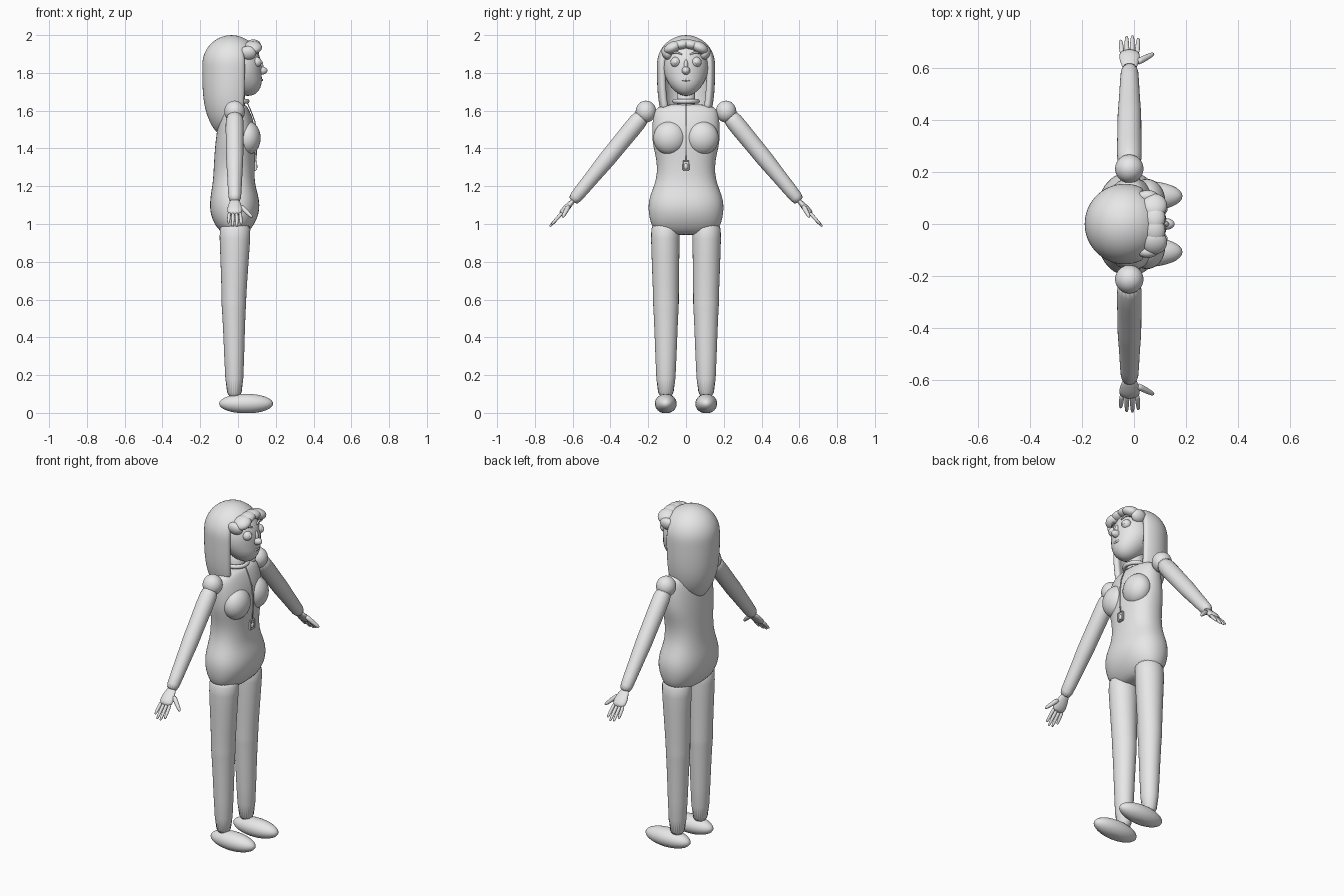
import bpy, bmesh, math
from mathutils import Vector, Matrix

if "Cube" in bpy.data.objects:
    bpy.data.objects.remove(bpy.data.objects["Cube"], do_unlink=True)

grey = bpy.data.materials.new("plain grey")
grey.use_nodes = True
grey.diffuse_color = (0.8, 0.8, 0.8, 1)
grey.node_tree.nodes["Principled BSDF"].inputs["Base Color"].default_value = (0.8, 0.8, 0.8, 1)


def finish(name, bm, mirror=False, subsurf=0, solid=0):
    bmesh.ops.recalc_face_normals(bm, faces=bm.faces)
    mesh = bpy.data.meshes.new(name)
    bm.to_mesh(mesh)
    bm.free()
    mesh.materials.append(grey)
    ob = bpy.data.objects.new(name, mesh)
    bpy.context.collection.objects.link(ob)
    if solid:
        m = ob.modifiers.new("thickness", "SOLIDIFY")
        m.thickness, m.offset = solid, -1
    if subsurf:
        m = ob.modifiers.new("smooth", "SUBSURF")
        m.levels = m.render_levels = subsurf
    if mirror:
        m = ob.modifiers.new("mirror", "MIRROR")
        m.use_axis = (False, True, False)
        m.use_mirror_merge = False
    for p in mesh.polygons:
        p.use_smooth = True
    return ob


def ball(bm, centre, radii, tilt=0, segs=32):
    mat = Matrix.Translation(centre) @ Matrix.Rotation(tilt, 4, "X") @ Matrix.Diagonal((*radii, 1))
    return bmesh.ops.create_uvsphere(bm, u_segments=segs, v_segments=segs // 2, radius=1, matrix=mat)["verts"]


def loft(bm, sections, u, v, segs=20, power=1.0):
    """Rings given as (centre, radius along u, radius along v), capped."""
    rings = []
    for c, ru, rv in sections:
        ring = []
        for i in range(segs):
            a = math.tau * i / segs
            ca, sa = math.cos(a), math.sin(a)
            ca = math.copysign(abs(ca) ** power, ca)
            sa = math.copysign(abs(sa) ** power, sa)
            ring.append(bm.verts.new(Vector(c) + u * ru * ca + v * rv * sa))
        rings.append(ring)
    for r, s in zip(rings, rings[1:]):
        for i in range(segs):
            j = (i + 1) % segs
            bm.faces.new((r[i], r[j], s[j], s[i]))
    bm.faces.new(rings[0])
    bm.faces.new(rings[-1])


def limb(bm, points, radii, flat=1.0, segs=16):
    """Round tube with its rings square to the overall direction."""
    d = (Vector(points[-1]) - Vector(points[0])).normalized()
    u = d.orthogonal().normalized() if abs(d.x) > 0.3 else Vector((1, 0, 0))
    u = (u - d * u.dot(d)).normalized()
    loft(bm, [(p, r, r * flat) for p, r in zip(points, radii)], u, d.cross(u), segs)


X, Y = Vector((1, 0, 0)), Vector((0, 1, 0))

# Torso: height, back, front, half width
profile = [(0.94, -0.06, 0.03, 0.10), (0.965, -0.10, 0.06, 0.165), (1.0, -0.125, 0.088, 0.187),
           (1.05, -0.146, 0.11, 0.198), (1.1, -0.15, 0.116, 0.201), (1.15, -0.146, 0.108, 0.192),
           (1.21, -0.135, 0.09, 0.166), (1.27, -0.13, 0.088, 0.153), (1.34, -0.127, 0.09, 0.156),
           (1.41, -0.122, 0.095, 0.175), (1.47, -0.115, 0.095, 0.181), (1.54, -0.105, 0.085, 0.178),
           (1.59, -0.09, 0.066, 0.173), (1.62, -0.075, 0.05, 0.155), (1.635, -0.06, 0.035, 0.09)]
bm = bmesh.new()
loft(bm, [(((b + f) / 2, 0, z), (f - b) / 2, w) for z, b, f, w in profile], X, Y, 28, 0.88)
finish("torso", bm, subsurf=1)

bm = bmesh.new()
ball(bm, (0.05, 0.085, 1.455), (0.07, 0.088, 0.09))
finish("bust", bm, mirror=True)

# Legs and feet
bm = bmesh.new()
loft(bm, [((-0.015, 0.108, 1.02), 0.085, 0.078), ((-0.016, 0.11, 0.94), 0.083, 0.077),
          ((-0.019, 0.108, 0.75), 0.072, 0.072), ((-0.022, 0.106, 0.6), 0.065, 0.068),
          ((-0.022, 0.106, 0.57), 0.066, 0.069), ((-0.022, 0.106, 0.54), 0.062, 0.066),
          ((-0.02, 0.106, 0.3), 0.053, 0.056), ((-0.019, 0.107, 0.05), 0.045, 0.048)], X, Y, 24)
finish("legs", bm, mirror=True, subsurf=1)

bm = bmesh.new()
for vert in ball(bm, (0.043, 0.107, 0.049), (0.143, 0.058, 0.052)):
    vert.co.z = max(vert.co.z, 0)
finish("feet", bm, mirror=True)

# Arms with shoulder balls
shoulder, wrist = Vector((-0.018, 0.212, 1.595)), Vector((-0.017, 0.605, 1.115))
bm = bmesh.new()
ball(bm, shoulder, (0.055, 0.055, 0.058))
steps = [0, 0.2, 0.45, 0.53, 0.62, 0.9, 1]
limb(bm, [shoulder.lerp(wrist, t) for t in steps], [0.05, 0.049, 0.046, 0.047, 0.043, 0.036, 0.034])
finish("arms", bm, mirror=True, subsurf=1)

# Hands: palm, four fingers and a thumb
along = Vector((0, 0.67, -0.74))
bm = bmesh.new()
limb(bm, [wrist - along * 0.02, wrist + along * 0.015, wrist + along * 0.05, wrist + along * 0.09],
     [0.026, 0.034, 0.044, 0.038], 0.45, 12)
for i, length in enumerate([0.15, 0.172, 0.175, 0.16]):
    side = (i - 1.5) * 0.019
    root = wrist + along * 0.07 + X * side
    tip = wrist + along * length + X * side * 1.2
    limb(bm, [root, root.lerp(tip, 0.5), root.lerp(tip, 0.9), tip], [0.011, 0.010, 0.008, 0.004], 1, 8)
base = wrist + along * 0.02 + X * 0.025
end = base + Vector((0.068, 0.035, -0.065))
limb(bm, [base, base.lerp(end, 0.5), base.lerp(end, 0.9), end], [0.016, 0.013, 0.010, 0.005], 1, 8)
finish("hands", bm, mirror=True, subsurf=1)

# Neck and collar ring
bm = bmesh.new()
loft(bm, [((-0.012, 0, z), 0.048, 0.048) for z in (1.58, 1.64, 1.74)], X, Y, 24)
finish("neck", bm)

bm = bmesh.new()
ring = []
for i in range(32):
    a = math.tau * i / 32
    out = Vector((math.cos(a), math.sin(a), 0))
    ring.append([bm.verts.new(Vector((-0.012, 0, 1.65)) + out * (0.062 + 0.011 * math.cos(b))
                 + Vector((0, 0, 0.012 * math.sin(b)))) for b in [math.tau * k / 10 for k in range(10)]])
for i in range(32):
    for k in range(10):
        r, s, m = ring[i], ring[(i + 1) % 32], (k + 1) % 10
        bm.faces.new((r[k], s[k], s[m], r[m]))
finish("collar", bm)

# Head, narrowing towards the chin
bm = bmesh.new()
for vert in ball(bm, (0.012, 0, 1.825), (0.113, 0.118, 0.147)):
    drop = max(0, 1.8 - vert.co.z)
    vert.co.y *= 1 - drop * 1.1
    vert.co.x += drop * 0.33
finish("head", bm)

bm = bmesh.new()
ball(bm, (0.122, 0, 1.812), (0.034, 0.022, 0.022))
ball(bm, (0.118, 0, 1.835), (0.016, 0.012, 0.035))
finish("nose", bm)

# Eyes, irises and brows
bm = bmesh.new()
ball(bm, (0.098, 0.055, 1.857), (0.028, 0.027, 0.027))
ball(bm, (0.121, 0.056, 1.857), (0.008, 0.012, 0.012), segs=16)
finish("eyes", bm, mirror=True)

bm = bmesh.new()
limb(bm, [(0.108, 0.022, 1.898), (0.104, 0.05, 1.91), (0.088, 0.085, 1.9)], [0.004, 0.006, 0.003], 1, 8)
finish("eyebrows", bm, mirror=True)

# Smiling lips
bm = bmesh.new()
limb(bm, [(0.127, 0, 1.762), (0.123, 0.015, 1.763), (0.111, 0.034, 1.772)], [0.007, 0.006, 0.002], 1, 8)
finish("lips", bm, mirror=True)

# Hair: a dome running down into a long curtain, open at the face
bm = bmesh.new()
SEGS, DOME, FALL, R = 36, 9, 10, 0.155
cx, zc = -0.035, 1.845
rows = []
for r in range(1, DOME + FALL + 1):
    row = []
    for s in range(SEGS):
        a = math.tau * s / SEGS
        back = (1 - math.cos(a)) / 2
        if r <= DOME:
            e = math.pi / 2 * r / DOME
            rad, z = R * math.sin(e), zc + R * math.cos(e)
            taper = 1
        else:
            t = (r - DOME) / FALL
            bottom = 1.61 - 0.14 * max(0, back - 0.3) / 0.7
            z = zc + (bottom - zc) * t
            rad, taper = R, 1 - 0.5 * back ** 2 * t ** 4 - 0.06 * t ** 2
        row.append(bm.verts.new((cx + rad * math.cos(a) * taper, rad * math.sin(a) * taper, z)))
    rows.append(row)
top = bm.verts.new((cx, 0, zc + R))
for s in range(SEGS):
    n = (s + 1) % SEGS
    bm.faces.new((top, rows[0][s], rows[0][n]))
    mid = (s + 0.5) * 360 / SEGS
    facing = min(mid, 360 - mid) < 60
    for r, (p, q) in enumerate(zip(rows, rows[1:])):
        if not (facing and r >= 5):
            bm.faces.new((p[s], q[s], q[n], p[n]))
finish("hair", bm, subsurf=1, solid=0.035)

# Bangs: lobes sweeping over the forehead
bm = bmesh.new()
ball(bm, (0.08, 0.025, 1.95), (0.04, 0.05, 0.026), -0.15)
ball(bm, (0.078, 0.07, 1.935), (0.049, 0.05, 0.03), -0.45)
ball(bm, (0.052, 0.1, 1.905), (0.045, 0.028, 0.038), -0.4)
finish("bangs", bm, mirror=True)

# Pendant on a thin cord
bm = bmesh.new()
path = [(0.05, 1.64), (0.07, 1.595), (0.09, 1.54), (0.099, 1.47), (0.099, 1.41), (0.095, 1.34)]
limb(bm, [(x, 0, z) for x, z in path], [0.003] * len(path), 1, 8)
finish("cord", bm)

bm = bmesh.new()
bmesh.ops.create_cube(bm, size=1, matrix=Matrix.Translation((0.092, 0, 1.31)) @ Matrix.Diagonal((0.016, 0.042, 0.058, 1)))
bmesh.ops.bevel(bm, geom=bm.edges[:], offset=0.004, segments=2, affect="EDGES")
face = max(bm.faces, key=lambda f: f.calc_center_median().x)
bmesh.ops.inset_region(bm, faces=[face], thickness=0.005, depth=-0.004)
ball(bm, (0.096, 0, 1.305), (0.007, 0.012, 0.016), segs=16)
pendant = finish("pendant", bm)
bpy.ops.object.select_all(action="DESELECT")
pendant.select_set(True)
bpy.context.view_layer.objects.active = pendant
bpy.ops.object.shade_smooth_by_angle(angle=math.radians(35))
